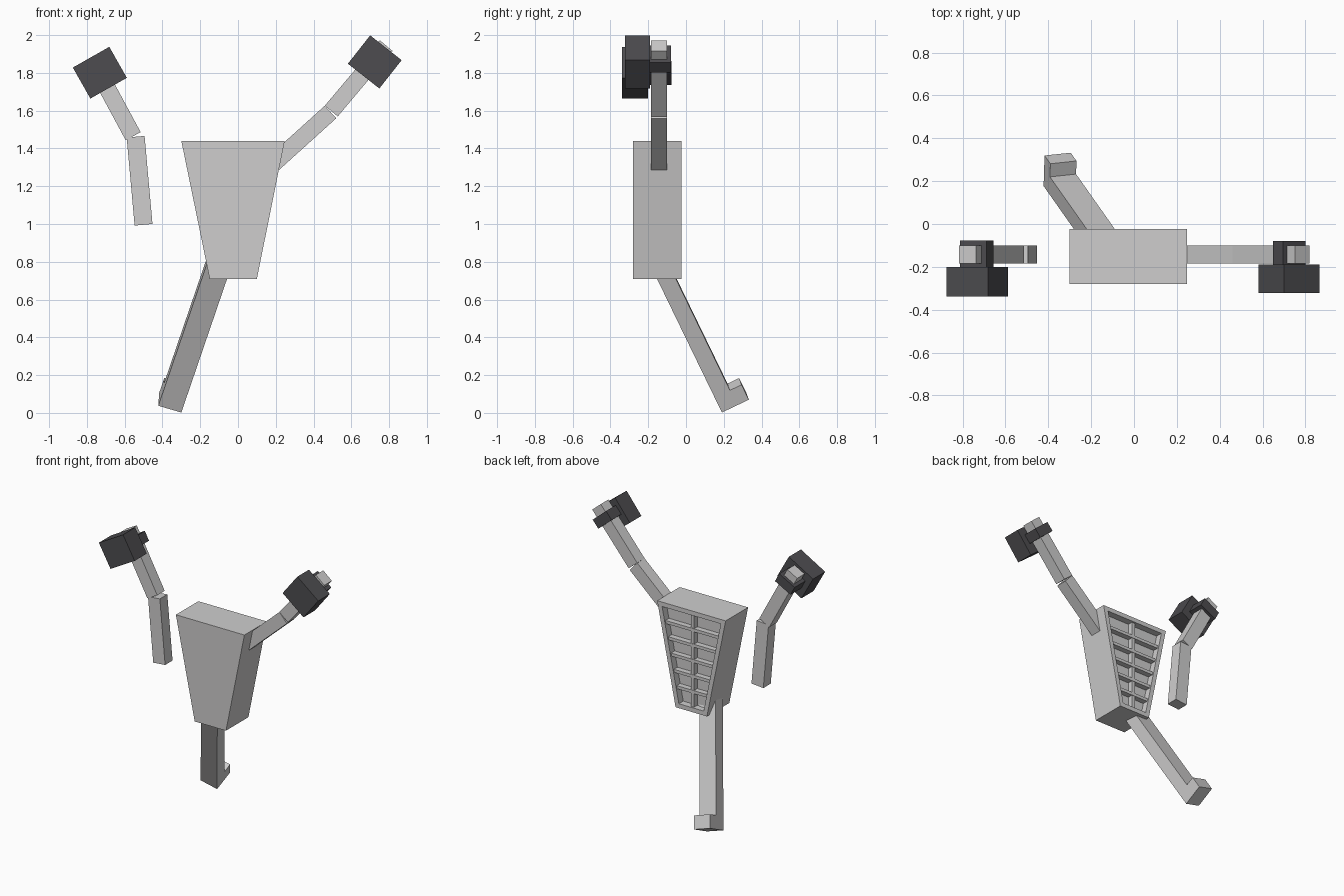
import bpy, bmesh
from mathutils import Vector as V

if "Cube" in bpy.data.objects:
    bpy.data.objects.remove(bpy.data.objects["Cube"])


def material(name, col):
    m = bpy.data.materials.new(name)
    m.diffuse_color = (*col, 1)
    m.use_nodes = True
    m.node_tree.nodes["Principled BSDF"].inputs["Base Color"].default_value = m.diffuse_color
    return m


GREY = material("light grey", (0.62, 0.615, 0.615))
DARK = material("charcoal", (0.075, 0.073, 0.08))


def finish(name, bm, mat):
    bmesh.ops.recalc_face_normals(bm, faces=bm.faces)
    me = bpy.data.meshes.new(name)
    bm.to_mesh(me)
    bm.free()
    me.materials.append(mat)
    ob = bpy.data.objects.new(name, me)
    bpy.context.collection.objects.link(ob)
    return ob


def prism(bm, base, sweep):
    """Polygon swept along a vector."""
    a = [bm.verts.new(p) for p in base]
    b = [bm.verts.new(V(p) + V(sweep)) for p in base]
    n = len(a)
    bm.faces.new(a)
    bm.faces.new(b[::-1])
    for i in range(n):
        bm.faces.new((a[i], a[(i + 1) % n], b[(i + 1) % n], b[i]))


def bar(name, p0, p1, width, y0, y1, mat):
    """Box along p0-p1 in the xz plane, between two y depths."""
    a, b = V((p0[0], y0, p0[1])), V((p1[0], y0, p1[1]))
    d = (b - a).normalized()
    n = V((-d.z, 0, d.x)) * width / 2
    bm = bmesh.new()
    prism(bm, [a - n, b - n, b + n, a + n], (0, y1 - y0, 0))
    return finish(name, bm, mat)


# Torso: tapered block with a recessed back panel
Z0, Z1, YF, YB = 0.71, 1.44, -0.28, -0.024


def sides(z):
    s = (z - Z0) / (Z1 - Z0)
    return -0.15 - 0.15 * s, 0.10 + 0.147 * s


bm = bmesh.new()
(l0, r0), (l1, r1) = sides(Z0), sides(Z1)
prism(bm, [(l0, YF, Z0), (r0, YF, Z0), (r1, YF, Z1), (l1, YF, Z1)], (0, YB - YF, 0))
bmesh.ops.recalc_face_normals(bm, faces=bm.faces)
back = max(bm.faces, key=lambda f: f.calc_center_median().y)
bmesh.ops.inset_region(bm, faces=[back], thickness=0.032, use_even_offset=True)
floor = bmesh.ops.extrude_discrete_faces(bm, faces=[back])["faces"][0]
DEPTH = 0.05
bmesh.ops.translate(bm, verts=floor.verts, vec=(0, -DEPTH, 0))
finish("torso", bm, GREY)

# Ribs across the back panel, with a spine down the middle
bm = bmesh.new()
yr = YB - DEPTH - 0.005
lo, hi = Z0 + 0.03, Z1 - 0.03
for i in range(1, 6):
    z = lo + (hi - lo) * i / 6
    l, r = sides(z)
    l, r, h = l + 0.025, r - 0.025, 0.011
    prism(bm, [(l, yr, z - h), (r, yr, z - h), (r, yr, z + h), (l, yr, z + h)], (0, 0.045, 0))
xc = -0.026
prism(bm, [(xc - 0.013, yr, lo), (xc + 0.013, yr, lo), (xc + 0.013, yr, hi), (xc - 0.013, yr, hi)],
      (0, 0.042, 0))
finish("back_ribs", bm, GREY)

# Arms: upper arm, forearm, block glove and strap on each side
AY = (-0.185, -0.10)
bar("right_upper_arm", (0.18, 1.313), (0.49, 1.593), 0.09, *AY, GREY)
bar("right_forearm", (0.494, 1.598), (0.785, 1.944), 0.089, *AY, GREY)
bar("right_glove", (0.665, 1.783), (0.783, 1.933), 0.212, -0.322, -0.19, DARK)
bar("right_strap", (0.703, 1.847), (0.748, 1.900), 0.14, -0.195, -0.08, DARK)

bar("left_upper_arm", (-0.5, 0.996), (-0.542, 1.462), 0.095, *AY, GREY)
bar("left_forearm", (-0.555, 1.465), (-0.778, 1.878), 0.09, *AY, GREY)
bar("left_glove", (-0.685, 1.719), (-0.778, 1.883), 0.222, -0.338, -0.2, DARK)
bar("left_strap", (-0.718, 1.769), (-0.751, 1.831), 0.14, -0.205, -0.078, DARK)

# Single slanted leg with a foot at the back
d = V((-0.294, 0.417, -0.859)).normalized()
w = V((0.122, 0.013, -0.0355))
n = w.cross(d).normalized()
P = V((-0.30, 0.19, 0.002))


def leg_box(name, start, depth, length):
    a = P + n * start
    bm = bmesh.new()
    prism(bm, [a, a - w, a - w + n * depth, a + n * depth], -d * length)
    finish(name, bm, GREY)


leg_box("leg", 0, 0.09, 0.93)
leg_box("foot", 0.09, 0.068, 0.092)
